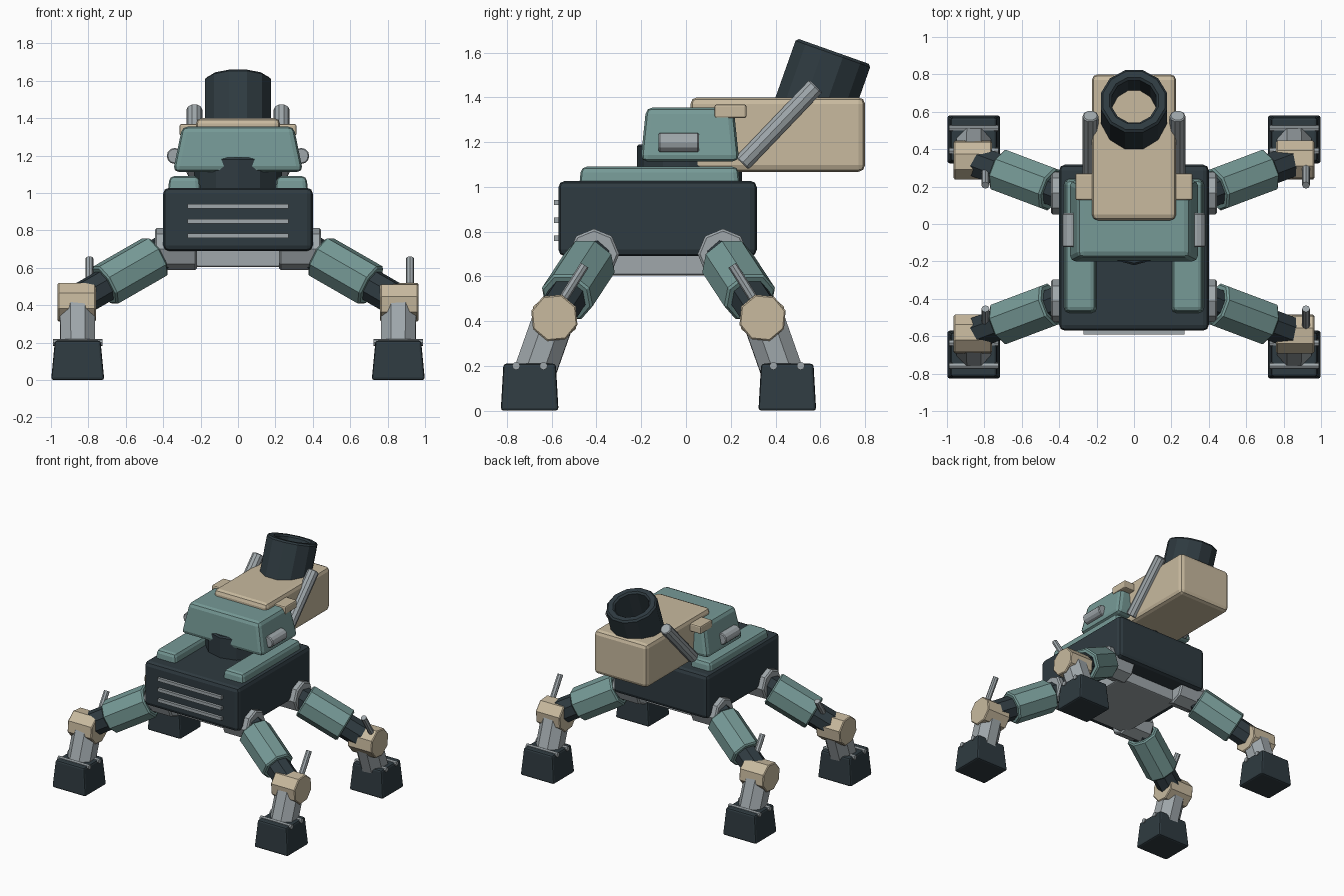
import bpy, bmesh, math
from mathutils import Vector

old = bpy.data.objects.get("Cube")
if old:
    bpy.data.objects.remove(old, do_unlink=True)


def material(name, rgb):
    m = bpy.data.materials.new(name)
    m.use_nodes = True
    m.diffuse_color = (*rgb, 1)
    m.node_tree.nodes["Principled BSDF"].inputs["Base Color"].default_value = (*rgb, 1)
    return m


DARK = material("dark_slate", (0.028, 0.043, 0.052))
GREEN = material("muted_teal", (0.18, 0.32, 0.305))
SAND = material("sand", (0.58, 0.49, 0.345))
GREY = material("steel_grey", (0.35, 0.39, 0.41))


def finish(name, bm, mat, bevel, segments=2):
    bmesh.ops.recalc_face_normals(bm, faces=bm.faces)
    mesh = bpy.data.meshes.new(name)
    bm.to_mesh(mesh)
    bm.free()
    mesh.materials.append(mat)
    ob = bpy.data.objects.new(name, mesh)
    bpy.context.collection.objects.link(ob)
    if bevel:
        mod = ob.modifiers.new("edge_bevel", 'BEVEL')
        mod.width = bevel
        mod.segments = segments
        mod.limit_method = 'ANGLE'
        mod.angle_limit = math.radians(60)
    return ob


def box(name, mat, x, y, z, bevel=0.0, taper=(0, 0)):
    """Box from (min, max) ranges; taper pulls the top in on x and y."""
    bm = bmesh.new()
    bmesh.ops.create_cube(bm, size=1)
    mid = Vector([(r[0] + r[1]) / 2 for r in (x, y, z)])
    for v in bm.verts:
        top = v.co.z > 0
        for i, r in enumerate((x, y, z)):
            size = r[1] - r[0]
            if top and i < 2:
                size -= 2 * taper[i]
            v.co[i] = mid[i] + v.co[i] * size
    return finish(name, bm, mat, bevel)


def rod(name, mat, a, b, radius, sides=8, bevel=0.0, turn=0.0, bore=0.0):
    """Prism from a to b; a bore makes it an open tube."""
    a, b = Vector(a), Vector(b)
    rot = (b - a).to_track_quat('Z', 'Y')
    bm = bmesh.new()
    rings = []
    shells = [(radius, a), (radius, b)]
    if bore:
        shells += [(bore, b), (bore, a)]
    for r, centre in shells:
        ring = []
        for i in range(sides):
            t = math.tau * i / sides + turn
            ring.append(bm.verts.new(centre + rot @ Vector((r * math.cos(t), r * math.sin(t), 0))))
        rings.append(ring)
    pairs = list(zip(rings, rings[1:]))
    if bore:
        pairs.append((rings[-1], rings[0]))
    else:
        bm.faces.new(rings[0])
        bm.faces.new(rings[1])
    for lo, hi in pairs:
        for i in range(sides):
            j = (i + 1) % sides
            bm.faces.new((lo[i], lo[j], hi[j], hi[i]))
    return finish(name, bm, mat, bevel, 1)


# Hull, belly plate and front grille
box("hull", DARK, (-0.4, 0.4), (-0.57, 0.317), (0.69, 1.027), 0.03)
box("belly_plate", GREY, (-0.27, 0.27), (-0.42, 0.17), (0.605, 0.72), 0.01)
for i in range(3):
    z = 0.77 + 0.08 * i
    box(f"grille_bar_{i + 1}", GREY, (-0.27, 0.27), (-0.59, -0.55), (z - 0.012, z + 0.012))

# Turret and its ring
rod("turret_ring", DARK, (0, 0.015, 1.0), (0, 0.015, 1.19), 0.235, 12, 0.01)
box("turret", GREEN, (-0.348, 0.348), (-0.203, 0.238), (1.113, 1.355), 0.03, (0.05, 0.025))

# Rear magazine with its hollow barrel
box("magazine", SAND, (-0.225, 0.225), (0.02, 0.8), (1.067, 1.4), 0.03)
axis = Vector((0, math.sin(math.radians(19.5)), math.cos(math.radians(19.5))))
muzzle = Vector((0, 0.66, 1.605))
rod("barrel", DARK, muzzle - axis * 0.36, muzzle, 0.183, 12, 0.012, math.pi / 12, 0.123)

# Paired parts on the hull and turret
for side, s in (("left", 1), ("right", -1)):
    def span(lo, hi):
        return sorted((s * lo, s * hi))
    box(f"{side}_deck_rail", GREEN, span(0.195, 0.378), (-0.48, 0.245), (0.98, 1.09), 0.025, (0.012, 0.012))
    box(f"{side}_magazine_lug", SAND, span(0.2, 0.313), (0.127, 0.27), (1.307, 1.368), 0.01)
    rod(f"{side}_turret_canister", GREY, (s * 0.338, -0.123, 1.198), (s * 0.338, 0.058, 1.198), 0.043, 12, 0.006)
    rod(f"{side}_strut", GREY, (s * 0.233, 0.25, 1.105), (s * 0.233, 0.58, 1.45), 0.042, 10, 0.006)

# Four legs, mirrored about the hull centre
MID_Y = -0.123
for end, f in (("rear", 1), ("front", -1)):
    for side, s in (("left", 1), ("right", -1)):
        def at(x, y, z):
            return Vector((s * x, MID_Y + f * (y - MID_Y), z))
        leg = f"{end}_{side}_"
        hip, knee = at(0.39, 0.165, 0.69), at(0.86, 0.342, 0.42)
        ankle = at(0.857, 0.455, 0.1)
        rod(leg + "hip", GREY, at(0.22, 0.165, 0.7), at(0.445, 0.165, 0.7), 0.113, 8, 0.01)
        rod(leg + "thigh_core", DARK, hip, knee, 0.09, 8, 0, math.pi / 8)
        rod(leg + "thigh_armour", GREEN, hip.lerp(knee, 0.1), hip.lerp(knee, 0.69), 0.122, 8, 0.01, math.pi / 8)
        rod(leg + "knee", SAND, at(0.76, 0.342, 0.415), at(0.964, 0.342, 0.415), 0.108, 8, 0.006, 0.3 * f)
        rod(leg + "shin", GREY, knee, ankle, 0.1, 8, 0, math.pi / 8)
        # Knee pin sits toward the same world side on every leg
        offset = Vector((0.0625, 0, 0))
        rod(leg + "knee_pin", GREY, at(0.857, 0.34, 0.44) + offset, at(0.857, 0.207, 0.65) + offset, 0.021, 8)
        fx, fy = ankle.x, at(0, 0.4525, 0).y
        box(leg + "foot", DARK, (fx - 0.142, fx + 0.142), (fy - 0.129, fy + 0.129), (0, 0.21), 0.013, (0.02, 0.012))
        for i, dy in enumerate((-0.062, 0.06)):
            y = fy + f * dy
            rod(f"{leg}foot_pin_{i + 1}", GREY, (fx - 0.132, y, 0.2), (fx + 0.132, y, 0.2), 0.018, 8)
